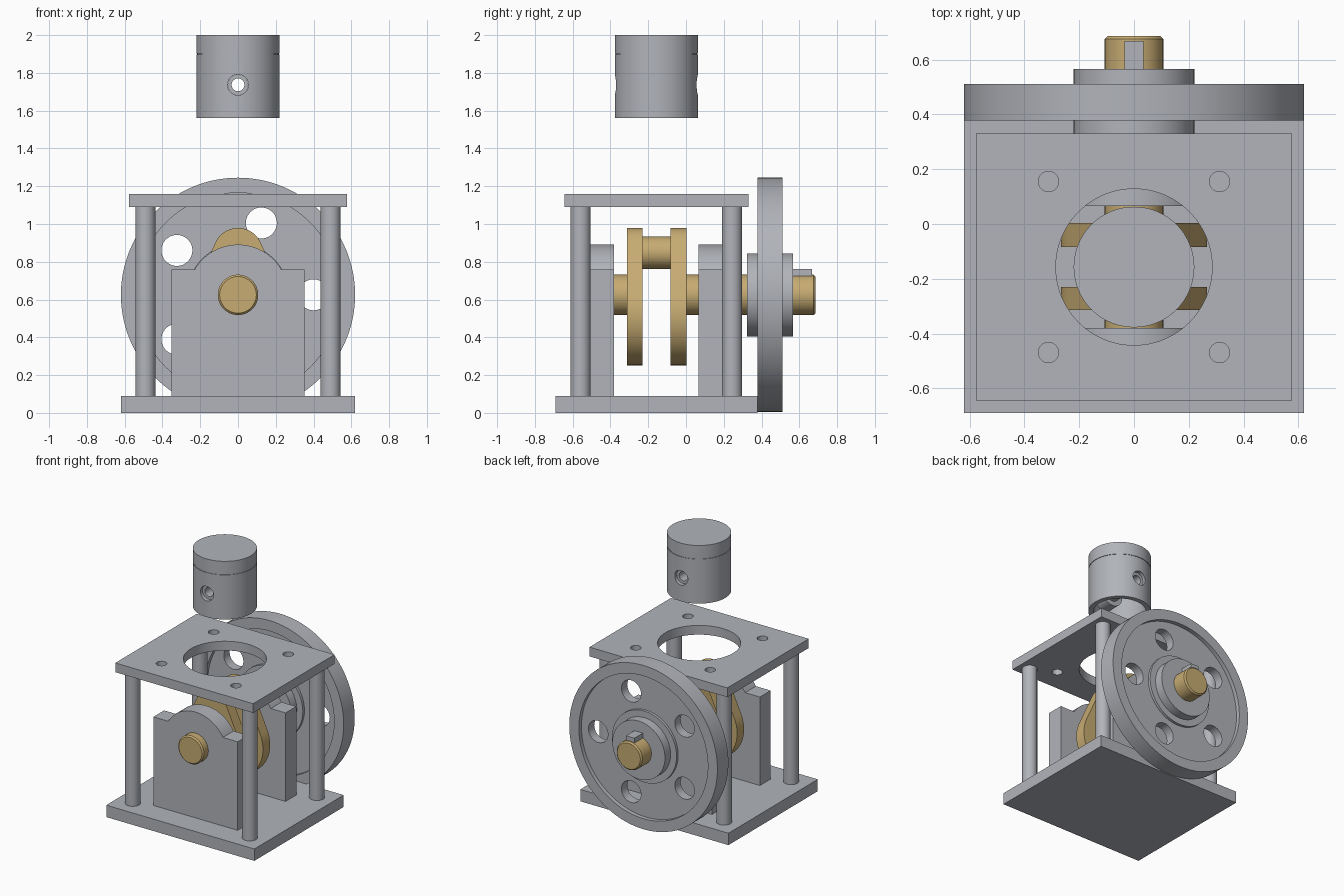
import bpy, bmesh
from math import sin, cos, pi, radians, asin, acos
from mathutils import Matrix, Vector

cube = bpy.data.objects.get("Cube")
if cube:
    bpy.data.objects.remove(cube, do_unlink=True)


def material(name, rgb):
    m = bpy.data.materials.new(name)
    m.use_nodes = True
    m.diffuse_color = (*rgb, 1)
    bsdf = next(n for n in m.node_tree.nodes if n.type == 'BSDF_PRINCIPLED')
    bsdf.inputs["Base Color"].default_value = (*rgb, 1)
    return m


STEEL = material("steel grey", (0.44, 0.455, 0.49))
BRASS = material("brass", (0.57, 0.41, 0.17))

AXIS_Z = 0.625      # crankshaft height
MID_Y = -0.157      # cylinder axis


def finish(name, bm, mat):
    bmesh.ops.recalc_face_normals(bm, faces=bm.faces)
    me = bpy.data.meshes.new(name)
    bm.to_mesh(me)
    bm.free()
    me.materials.append(mat)
    ob = bpy.data.objects.new(name, me)
    bpy.context.collection.objects.link(ob)
    bpy.ops.object.select_all(action='DESELECT')
    ob.select_set(True)
    bpy.context.view_layer.objects.active = ob
    bpy.ops.object.shade_smooth_by_angle(angle=radians(30))
    return ob


def lathe(name, profile, mat, origin, along_y=False, closed=False, steps=64):
    """Revolve (radius, distance) points about z, or about y."""
    bm = bmesh.new()
    vs = [bm.verts.new((r, 0, t)) for r, t in profile]
    pairs = list(zip(vs, vs[1:])) + ([(vs[-1], vs[0])] if closed else [])
    es = [bm.edges.new(p) for p in pairs]
    bmesh.ops.spin(bm, geom=vs + es, cent=(0, 0, 0), axis=(0, 0, 1),
                   angle=2 * pi, steps=steps, use_merge=True)
    bmesh.ops.remove_doubles(bm, verts=bm.verts, dist=1e-5)
    if along_y:
        bm.transform(Matrix.Rotation(-pi / 2, 4, 'X'))
    bm.transform(Matrix.Translation(origin))
    return finish(name, bm, mat)


def rod(name, r, a, b, mat, origin, along_y=False, bevel=0.0, steps=48):
    pts = [(0, a), (r - bevel, a), (r, a + bevel), (r, b - bevel), (r - bevel, b), (0, b)]
    if not bevel:
        pts = [(0, a), (r, a), (r, b), (0, b)]
    return lathe(name, pts, mat, origin, along_y, steps=steps)


def box(name, lo, hi, mat):
    bm = bmesh.new()
    bmesh.ops.create_cube(bm, size=1)
    lo, hi = Vector(lo), Vector(hi)
    bm.transform(Matrix.Translation((lo + hi) / 2) @ Matrix.Diagonal((*(hi - lo), 1)))
    return finish(name, bm, mat)


def prism(name, outline, y0, y1, mat):
    """Extrude an (x, z) outline from y0 to y1."""
    bm = bmesh.new()
    face = bm.faces.new([bm.verts.new((x, y0, z)) for x, z in outline])
    ext = bmesh.ops.extrude_face_region(bm, geom=[face])
    moved = [g for g in ext["geom"] if isinstance(g, bmesh.types.BMVert)]
    bmesh.ops.translate(bm, verts=moved, vec=(0, y1 - y0, 0))
    return finish(name, bm, mat)


def arc(cz, r, a0, a1, n=32):
    return [(r * cos(a0 + (a1 - a0) * i / n), cz + r * sin(a0 + (a1 - a0) * i / n))
            for i in range(n + 1)]


def cut(ob, cutters):
    for c in cutters:
        c.hide_render = True
        mod = ob.modifiers.new("cut", 'BOOLEAN')
        mod.operation, mod.solver, mod.object = 'DIFFERENCE', 'EXACT', c
        bpy.ops.object.select_all(action='DESELECT')
        bpy.context.view_layer.objects.active = ob
        ob.select_set(True)
        bpy.ops.object.modifier_apply(modifier=mod.name)
        bpy.data.objects.remove(c, do_unlink=True)
    bpy.ops.object.shade_smooth_by_angle(angle=radians(30))


# Frame: base, posts and drilled top plate
box("base_plate", (-0.62, -0.69, 0), (0.62, 0.378, 0.09), STEEL)
top = box("top_plate", (-0.577, -0.643, 1.09), (0.577, 0.33, 1.16), STEEL)
drills = [rod("bore_cutter", 0.285, 1, 1.3, STEEL, (0, MID_Y, 0), steps=96)]
for side, sx in (("right", -1), ("left", 1)):
    for end, sy in (("front", -1), ("back", 1)):
        rod(f"{end}_{side}_post", 0.053, 0.09, 1.09, STEEL,
            (sx * 0.49, MID_Y + sy * 0.401, 0))
        drills.append(rod("bolt_cutter", 0.037, 1, 1.3, STEEL,
                          (sx * 0.312, MID_Y + sy * 0.312, 0), steps=32))
cut(top, drills)

# Bearing blocks with arched tops
a = asin((0.76 - AXIS_Z) / 0.266)
block = [(-0.353, 0.09), (0.353, 0.09), (0.353, 0.76)]
block += arc(AXIS_Z, 0.266, a, pi - a) + [(-0.353, 0.76)]
prism("front_bearing_block", block, -0.508, -0.38, STEEL)
prism("back_bearing_block", block, 0.065, 0.193, STEEL)

# Crankshaft: journals, webs and crank pin
AXIS = (0, 0, AXIS_Z)
rod("front_journal", 0.107, -0.57, -0.28, BRASS, AXIS, True, 0.01)
rod("back_journal", 0.107, -0.04, 0.685, BRASS, AXIS, True, 0.01)
PIN_Z, SMALL, LOW_Z, LARGE = 0.848, 0.131, 0.518, 0.267
t = -asin((SMALL - LARGE) / (PIN_Z - LOW_Z))
web = arc(PIN_Z, SMALL, t, pi - t) + arc(LOW_Z, LARGE, pi - t, 2 * pi + t, 48)
prism("front_crank_web", web, -0.313, -0.23, BRASS)
prism("back_crank_web", web, -0.083, 0.003, BRASS)
rod("crank_pin", 0.086, -0.25, -0.06, BRASS, (0, 0, PIN_Z), True)

# Flywheel: rim, recessed disc, stepped hub, five holes
half = [(0.22, 0.122), (0.22, 0.055), (0.27, 0.055), (0.27, 0.035),
        (0.54, 0.035), (0.54, 0.066), (0.62, 0.066)]
wheel_profile = [(0, 0.122)] + half + [(r, -d) for r, d in reversed(half)] + [(0, -0.122)]
wheel = lathe("flywheel", wheel_profile, STEEL, (0, 0.444, AXIS_Z), True, steps=128)
cut(wheel, [rod("wheel_hole_cutter", 0.082, 0.3, 0.6, STEEL,
                (0.4 * cos(k * 2 * pi / 5), 0, AXIS_Z + 0.4 * sin(k * 2 * pi / 5)), True)
            for k in range(5)])
box("shaft_key", (-0.035, 0.5, 0.68), (0.035, 0.667, 0.763), STEEL)

# Piston: hollow cup with a fine ring groove and a cross hole
R = 0.22
cup = [(0, 2), (R, 2), (R, 1.903), (R - 0.004, 1.903), (R - 0.004, 1.897),
       (R, 1.897), (R, 1.56), (0.185, 1.56), (0.185, 1.88), (0, 1.88)]
piston = lathe("piston", cup, STEEL, (0, MID_Y, 0), steps=96)
cut(piston, [rod("pin_hole_cutter", 0.055, -0.3, 0.3, STEEL, (0, MID_Y, 1.737), True)])


def tube(name, inner, outer, a, b):
    lathe(name, [(inner, a), (outer, a), (outer, b), (inner, b)], STEEL,
          (0, MID_Y, 1.737), True, True, 40)


tube("front_pin_boss", 0.055, 0.09, -0.19, -0.08)
tube("back_pin_boss", 0.055, 0.09, 0.08, 0.19)
tube("wrist_pin", 0.034, 0.0545, -0.19, 0.19)
